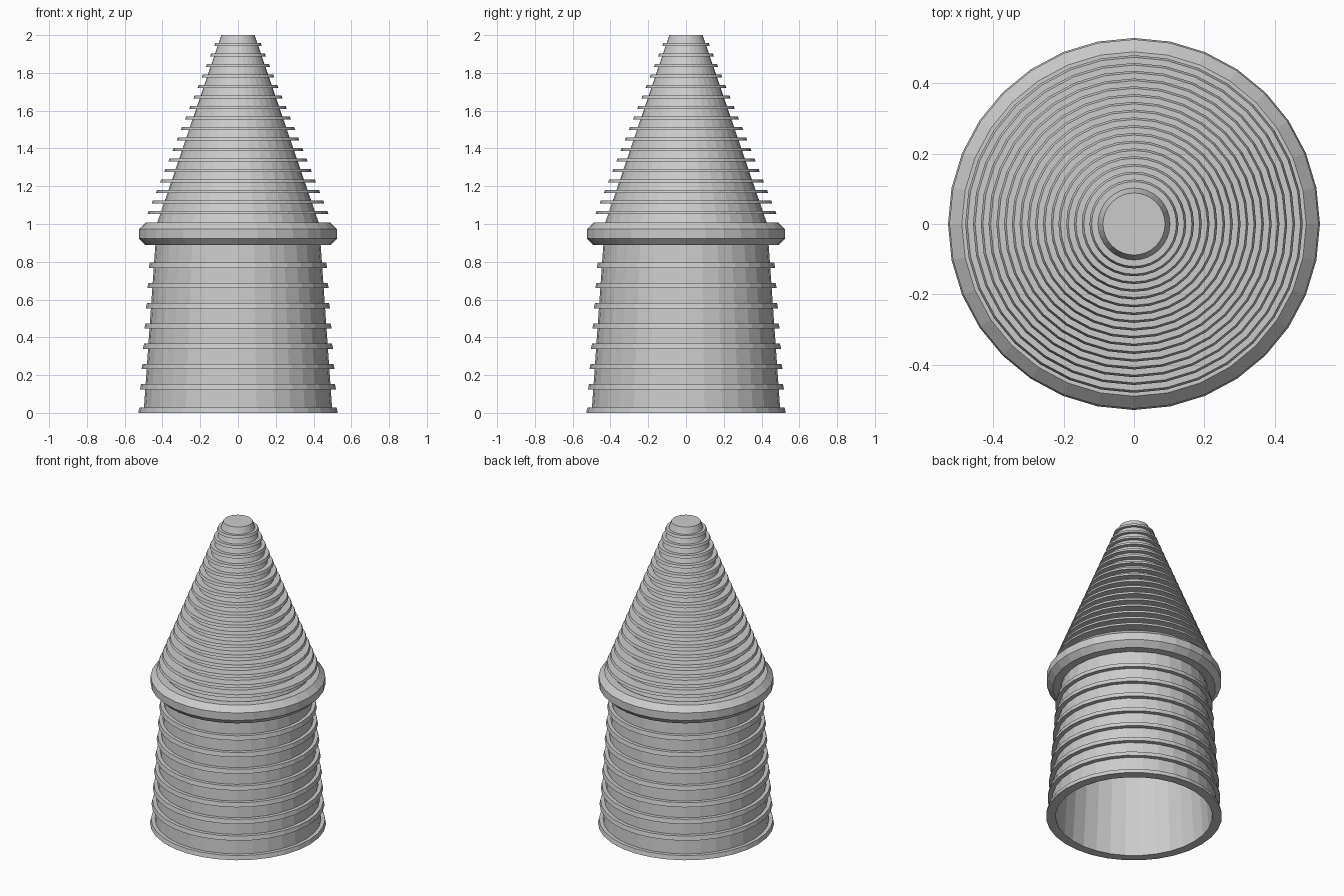
import bpy, bmesh
from math import cos, sin, pi

if "Cube" in bpy.data.objects:
    bpy.data.objects.remove(bpy.data.objects["Cube"])

SIDES = 32


def lathe(name, profile, closed=True):
    """Spin an (r, z) profile, listed bottom-outside going up, around z."""
    bm = bmesh.new()
    loops = [[bm.verts.new((r * cos(2 * pi * i / SIDES), r * sin(2 * pi * i / SIDES), z))
              for i in range(SIDES)] for r, z in profile]
    n = len(loops)
    for a in range(n if closed else n - 1):
        lo, hi = loops[a], loops[(a + 1) % n]
        for i in range(SIDES):
            j = (i + 1) % SIDES
            bm.faces.new((lo[i], lo[j], hi[j], hi[i]))
    if not closed:
        bm.faces.new(loops[-1])
    bmesh.ops.recalc_face_normals(bm, faces=bm.faces)
    me = bpy.data.meshes.new(name)
    bm.to_mesh(me)
    bm.free()
    ob = bpy.data.objects.new(name, me)
    bpy.context.collection.objects.link(ob)
    return ob


def body_r(z):
    return 0.5 - 0.07 * z


def cone_r(z):
    return 0.43 - 0.342 * (z - 1)


# Hollow tapered lower body
lathe("lower_body", [(body_r(0), 0), (body_r(1), 1), (body_r(1) - 0.03, 1), (0.47, 0)])

# Hollow cone with closed flat tip
cone = [(cone_r(1), 1), (cone_r(2), 2), (0.001, 2), (0.001, 1.97), (0.07, 1.97), (0.40, 1)]
lathe("upper_cone", cone)

# Foot flange and ribs of the lower body
for i in range(8):
    z = 0 if i == 0 else 0.018 + 0.107 * i
    r = 0.528 - 0.072 * z
    inner = 0.472 if i == 0 else body_r(z) - 0.015
    lathe("foot_flange" if i == 0 else "lower_rib",
          [(r, z), (r - 0.006, z + 0.028), (body_r(z) - 0.015, z + 0.028), (inner, z)])

# Fine ribs of the cone
for k in range(1, 18):
    z = 1 + k / 18 - 0.003
    r = 0.5 - 0.397 * (z - 1)
    inner = cone_r(z) - 0.012
    lathe("cone_rib", [(r, z), (r - 0.006, z + 0.017), (inner, z + 0.017), (inner, z)])

# Rounded collar between body and cone
collar = [(0.464 + 0.065 * cos(pi / 8 + a * pi / 4), 0.948 + 0.065 * sin(pi / 8 + a * pi / 4))
          for a in range(8)]
lathe("collar", collar)
